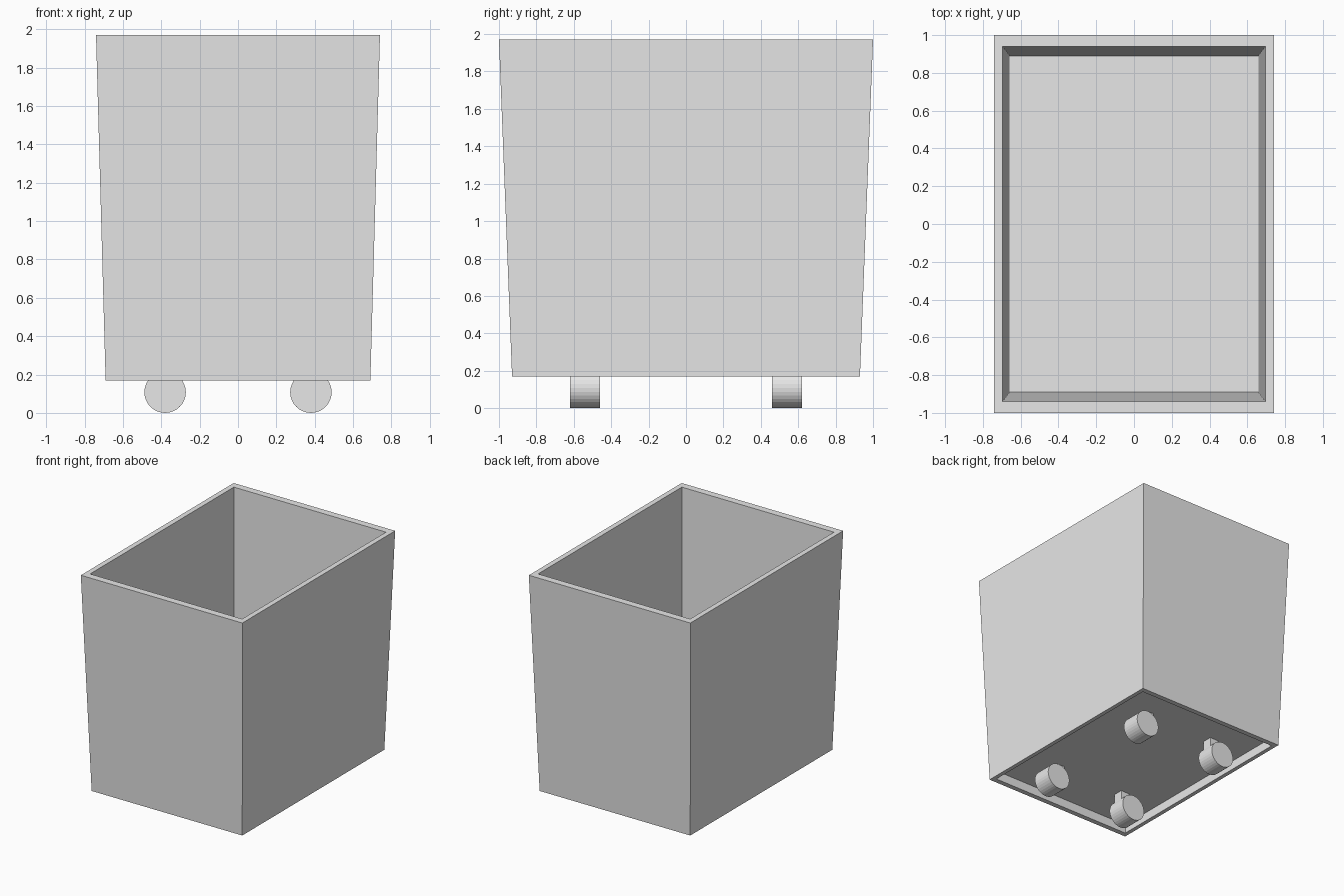
import bpy
import bmesh
from math import radians
from mathutils import Matrix

if "Cube" in bpy.data.objects:
    bpy.data.objects.remove(bpy.data.objects["Cube"], do_unlink=True)

# Single plain grey
grey = bpy.data.materials.new("light_grey")
grey.use_nodes = True
grey.diffuse_color = (0.8, 0.8, 0.8, 1)
grey.node_tree.nodes["Principled BSDF"].inputs["Base Color"].default_value = (0.8, 0.8, 0.8, 1)


def finish(name, bm):
    bmesh.ops.recalc_face_normals(bm, faces=bm.faces)
    mesh = bpy.data.meshes.new(name)
    bm.to_mesh(mesh)
    bm.free()
    mesh.materials.append(grey)
    obj = bpy.data.objects.new(name, mesh)
    bpy.context.collection.objects.link(obj)
    return obj


# Tapered open bin: rectangular rings (half width, half depth, height)
# from the recessed underside, over the rim, down to the inner floor
RINGS = [
    (0.658, 0.89, 0.245),
    (0.656, 0.888, 0.17),
    (0.69, 0.93, 0.17),
    (0.74, 1.0, 1.97),
    (0.697, 0.941, 1.97),
    (0.658, 0.89, 0.275),
]
bm = bmesh.new()
loops = [[bm.verts.new((sx * hx, sy * hy, z))
          for sx, sy in ((-1, -1), (1, -1), (1, 1), (-1, 1))]
         for hx, hy, z in RINGS]
for a, b in zip(loops, loops[1:]):
    for i in range(4):
        j = (i + 1) % 4
        bm.faces.new((a[i], a[j], b[j], b[i]))
bm.faces.new(loops[0])
bm.faces.new(loops[-1])
finish("bin_body", bm)

# Four wheels with small mounting brackets on their inner sides
RADIUS = 0.108
for side, sx in (("right", -1), ("left", 1)):
    for end, sy in (("front", -1), ("back", 1)):
        x, y = sx * 0.38, sy * 0.54
        bm = bmesh.new()
        bmesh.ops.create_cone(
            bm, cap_ends=True, segments=32, radius1=RADIUS, radius2=RADIUS, depth=0.16,
            matrix=Matrix.Translation((x, y, RADIUS)) @ Matrix.Rotation(radians(90), 4, "X"))
        finish(f"{end}_{side}_wheel", bm)

        bm = bmesh.new()
        bmesh.ops.create_cube(
            bm, size=1,
            matrix=Matrix.Translation((sx * 0.33, y, 0.19)) @ Matrix.Diagonal((0.08, 0.08, 0.11, 1)))
        finish(f"{end}_{side}_bracket", bm)
